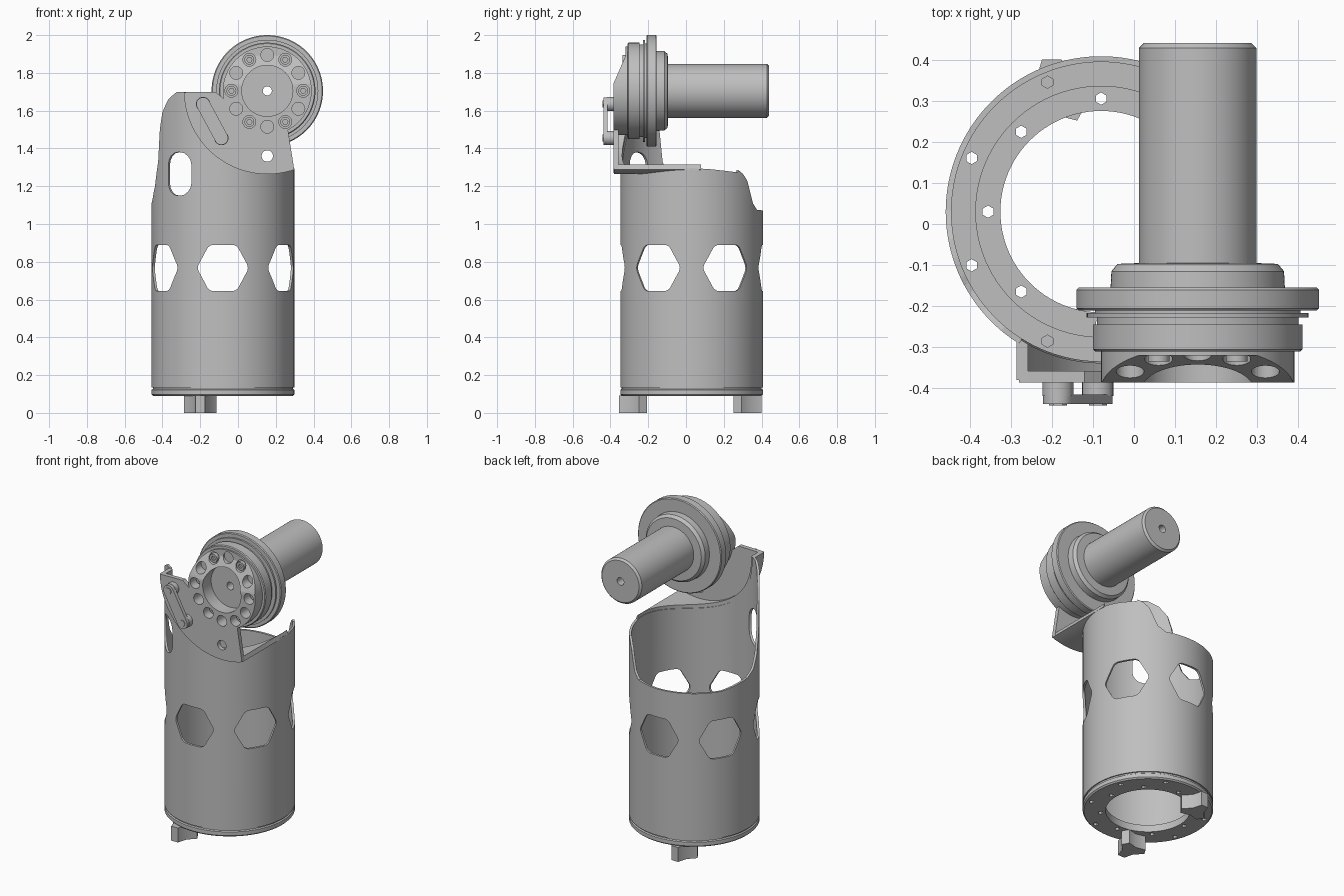
import bpy, bmesh
from math import sin, cos, pi, radians, degrees, sqrt
from mathutils import Matrix

if bpy.data.objects.get("Cube"):
    bpy.data.objects.remove(bpy.data.objects["Cube"])

grey = bpy.data.materials.new("machined_grey")
grey.use_nodes = True
colour = (0.52, 0.52, 0.52, 1)
grey.diffuse_color = colour
grey.node_tree.nodes["Principled BSDF"].inputs["Base Color"].default_value = colour

TX, TY, R = -0.08, 0.03, 0.378      # tube axis and radius
JX, JZ = 0.155, 1.705               # joint axis
ARC = 0.435                         # bracket radius around the joint


def finish(name, bm):
    bmesh.ops.recalc_face_normals(bm, faces=bm.faces)
    mesh = bpy.data.meshes.new(name)
    bm.to_mesh(mesh)
    bm.free()
    mesh.materials.append(grey)
    ob = bpy.data.objects.new(name, mesh)
    bpy.context.collection.objects.link(ob)
    return ob


def place(axis, a, b, t):
    return {"X": (t, a, b), "Y": (a, t, b), "Z": (a, b, t)}[axis]


def prism(name, polys, lo, hi, axis="Y", round_edges=0):
    """Extrude flat outlines along an axis."""
    bm = bmesh.new()
    for poly in polys:
        low = [bm.verts.new(place(axis, a, b, lo)) for a, b in poly]
        high = [bm.verts.new(place(axis, a, b, hi)) for a, b in poly]
        bm.faces.new(low)
        bm.faces.new(high[::-1])
        rails = []
        for i in range(len(poly)):
            j = (i + 1) % len(poly)
            bm.faces.new((low[i], high[i], high[j], low[j]))
            rails.append(bm.edges.get((low[i], high[i])))
        if round_edges:
            bmesh.ops.bevel(bm, geom=rails, offset=round_edges, segments=4,
                            profile=0.5, affect="EDGES")
    return finish(name, bm)


def circle(x, y, r, n=32, turn=0):
    return [(x + r * cos(turn + 2 * pi * i / n), y + r * sin(turn + 2 * pi * i / n))
            for i in range(n)]


def arc(r, start, end, n=40):
    angles = [radians(start + (end - start) * i / n) for i in range(n + 1)]
    return [(JX + r * cos(a), JZ + r * sin(a)) for a in angles]


def lathe(name, profile, a, b, axis, n=96):
    """Turn a closed radius/position outline about an axis."""
    bm = bmesh.new()
    rings = [[bm.verts.new(place(axis, a + r * cos(2 * pi * i / n), b + r * sin(2 * pi * i / n), t))
              for r, t in profile] for i in range(n)]
    for i in range(n):
        p, q = rings[i], rings[(i + 1) % n]
        for k in range(len(profile)):
            m = (k + 1) % len(profile)
            bm.faces.new((p[k], q[k], q[m], p[m]))
    return finish(name, bm)


def apply_mod(ob, mod):
    with bpy.context.temp_override(object=ob, active_object=ob):
        bpy.ops.object.modifier_apply(modifier=mod.name)


def cut(ob, cutter, keep=False):
    mod = ob.modifiers.new("cut", "BOOLEAN")
    mod.operation, mod.solver, mod.object = "DIFFERENCE", "EXACT", cutter
    apply_mod(ob, mod)
    if not keep:
        bpy.data.objects.remove(cutter)


# Tube with a swept rim: tall tab in front, scooped under the joint, low at the back
RIM = [(-90, 1.10), (-80, 1.13), (-72, 1.20), (-65, 1.33), (-62, 1.50), (-58, 1.59),
       (-50, 1.66), (-40, 1.70), (130, 1.70), (131, 1.285), (136, 1.265), (141, 1.23),
       (145, 1.17), (149, 1.11), (156, 1.075), (180, 1.07), (240, 1.07), (270, 1.10)]


def rim_height(deg):
    for (a0, z0), (a1, z1) in zip(RIM, RIM[1:]):
        if a0 <= deg <= a1:
            z = z0 + (z1 - z0) * (deg - a0) / (a1 - a0)
            break
    dx = TX + R * sin(radians(deg)) - JX
    if -70 < deg < 131 and abs(dx) < ARC:
        z = min(z, JZ - sqrt(ARC ** 2 - dx ** 2))
    return z


bm = bmesh.new()
columns = []
for i in range(360):
    deg = i - 90
    x, y = TX + R * sin(radians(deg)), TY - R * cos(radians(deg))
    columns.append([bm.verts.new((x, y, z)) for z in (0.135, rim_height(deg))])
for i in range(360):
    p, q = columns[i], columns[(i + 1) % 360]
    bm.faces.new((p[0], q[0], q[1], p[1]))
tube = finish("tube", bm)
shell = tube.modifiers.new("wall", "SOLIDIFY")
shell.thickness, shell.offset = 0.014, -1
apply_mod(tube, shell)


def window(outline, degrees_round, rounding):
    cutter = prism("cutter", [outline], -0.6, -0.2, "Y", rounding)
    cutter.data.transform(Matrix.Translation((TX, TY, 0)) @ Matrix.Rotation(radians(degrees_round), 4, "Z"))
    cut(tube, cutter)


# Six hexagonal windows and one slot
hexagon = [(-0.138, 0.768), (-0.072, 0.645), (0.072, 0.645), (0.138, 0.768), (0.072, 0.89), (-0.072, 0.89)]
for k in range(6):
    window(hexagon, 60 * k, 0.022)
window([(-0.078, 1.15), (0.078, 1.15), (0.078, 1.38), (-0.078, 1.38)], -38, 0.07)

# Base flange with two rings of holes
flange = lathe("base_flange", [(0.245, 0.09), (0.37, 0.09), (R, 0.098), (R, 0.122), (0.371, 0.127),
                               (0.371, 0.15), (0.305, 0.15), (0.305, 0.135), (0.245, 0.135)], TX, TY, "Z")
holes = []
for k in range(8):
    for r, offset in ((0.341, 22.5), (0.275, 0)):
        a = radians(45 * k + offset)
        holes.append(circle(TX + r * cos(a), TY + r * sin(a), 0.015, 6, pi / 6))
cut(flange, prism("cutter", holes, 0, 0.3, "Z"))

# Three-pronged feet
for name, y, turn in (("front_foot", -0.27, -pi / 2), ("back_foot", 0.315, pi / 2)):
    star = []
    for k in range(3):
        a = turn + 2 * pi * k / 3
        for r, side in ((0.085, -0.024), (0.085, 0.024), (0.028, 0.024)):
            if r < 0.05:
                star.append((-0.2 + 0.048 * cos(a + pi / 3), y + 0.048 * sin(a + pi / 3)))
            else:
                star.append((-0.2 + r * cos(a) - side * sin(a), y + r * sin(a) + side * cos(a)))
    prism(name, [star], 0, 0.092, "Z")

# Joint: stacked discs, motor barrel and a bore through the middle
lathe("joint_and_barrel", [
    (0.024, -0.30), (0.135, -0.30), (0.135, -0.31), (0.25, -0.31), (0.255, -0.305), (0.255, -0.245),
    (0.245, -0.245), (0.245, -0.227), (0.27, -0.227), (0.27, -0.216), (0.25, -0.216), (0.25, -0.21),
    (0.29, -0.21), (0.295, -0.205), (0.295, -0.16), (0.29, -0.155), (0.212, -0.155), (0.21, -0.115),
    (0.195, -0.097), (0.143, -0.095), (0.143, 0.428), (0.131, 0.44), (0.024, 0.44)], JX, JZ, "Y")

# Bolt ring on the joint face, sloping away towards the top
boss = prism("bolt_ring", [circle(JX, JZ, 0.235, 64)], -0.385, -0.305)
pattern = [(JX + 0.19 * cos(k * pi / 6), JZ + 0.19 * sin(k * pi / 6)) for k in range(12)]
cut(boss, prism("cutter", [circle(JX, JZ, 0.135, 64)] + [circle(x, z, 0.034, 24) for x, z in pattern],
                -0.5, -0.2))
cut(boss, prism("cutter", [[(-0.39, 1.73), (-0.32, 1.89), (-0.32, 2.1), (-0.5, 2.1), (-0.5, 1.73)]],
                -0.5, 0.8, "X"))
for k, (x, z) in enumerate(pattern[::2]):
    bolt = prism(f"ring_bolt_{k + 1}", [circle(x, z, 0.026, 24)], -0.335, -0.3)
    cut(bolt, prism("cutter", [circle(x, z, 0.014, 6)], -0.4, -0.322))

# Bracket face plate between tube and joint
outline = arc(ARC, 181, 289) + [(0.272, 1.45), (0.25, 1.6), (JX, JZ), (-0.06, 1.65), (-0.12, 1.70)]
plate = prism("bracket_plate", [outline], -0.385, -0.358)
cut(plate, prism("cutter", [circle(JX, JZ, 0.23, 64)], -0.5, -0.2))
cut(plate, prism("cutter", [circle(JX, 1.36, 0.03, 24)], -0.5, -0.2))

# Curved shelf joining the plate to the tube rim
shelf = prism("bracket_shelf", [arc(ARC + 0.006, 181, 289) + arc(ARC - 0.022, 289, 181)], -0.38, 0.08)
cut(shelf, prism("cutter", [circle(TX, TY, 0.368, 96)], 0, 3, "Z"))

# Link bar on two standoffs
ends = [(-0.185, 1.635), (-0.088, 1.455)]
ux, uz = 0.474, -0.88
bar = []
for (x, z), sign in zip(ends, (-1, 1)):
    for k in range(13):
        a = -pi / 2 + pi * k / 12
        c, s = sign * 0.036 * cos(a), sign * 0.036 * sin(a)
        bar.append((x + c * ux - s * uz, z + c * uz + s * ux))
prism("link_bar", [bar], -0.438, -0.415)
for k, (x, z) in enumerate(ends):
    prism(f"standoff_{k + 1}", [circle(x, z, 0.038, 24)], -0.418, -0.36)
    nut = prism(f"link_bolt_{k + 1}", [circle(x, z, 0.022, 6)], -0.442, -0.43)

# Smooth round surfaces, keep machined edges crisp
for ob in bpy.context.view_layer.objects:
    ob.select_set(ob.type == "MESH" and grey.name in ob.data.materials)
bpy.context.view_layer.objects.active = tube
bpy.ops.object.shade_smooth_by_angle(angle=radians(30))
